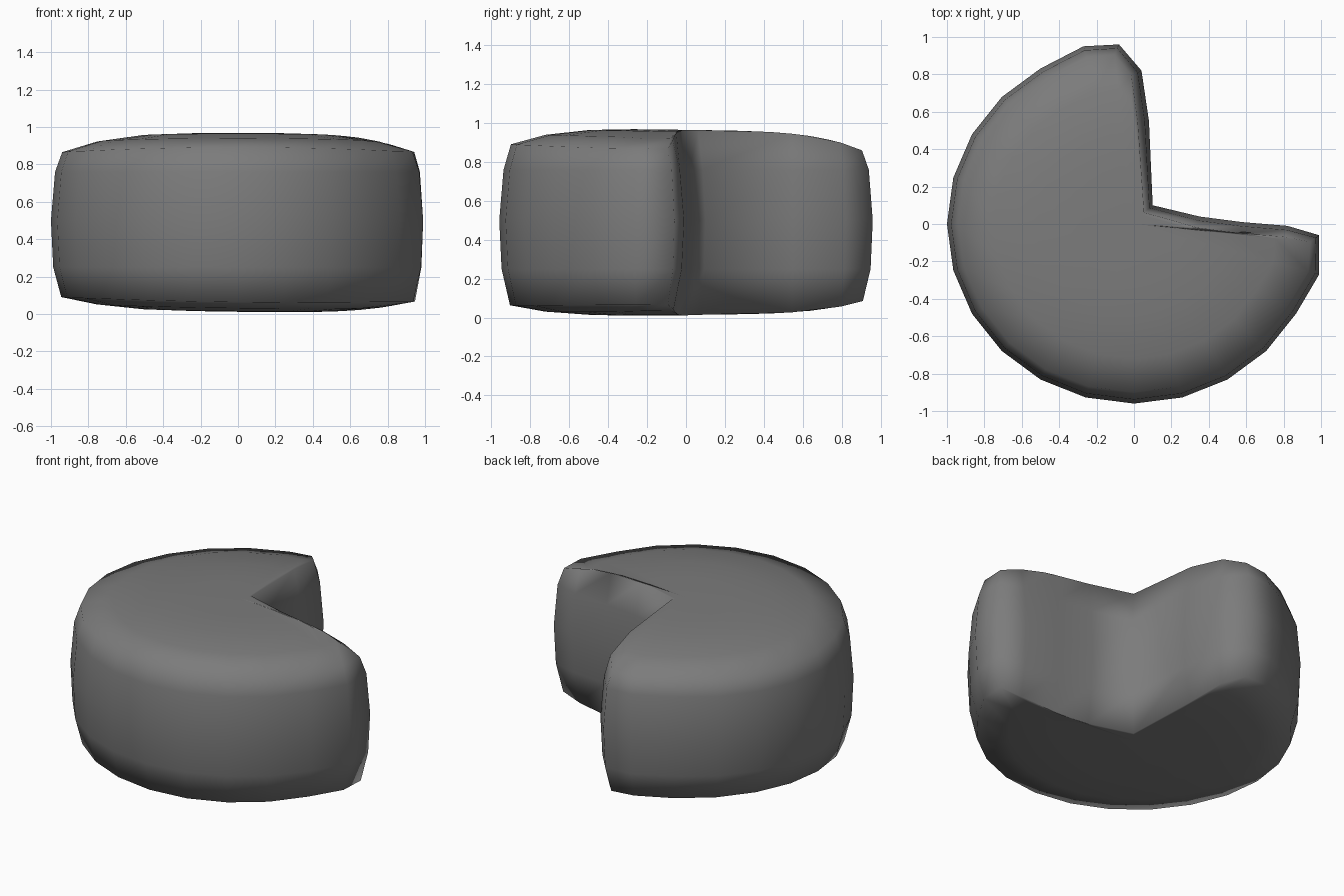
import bpy, bmesh, math
from mathutils import Vector

cube = bpy.data.objects.get("Cube")
if cube:
    bpy.data.objects.remove(cube, do_unlink=True)

grey = bpy.data.materials.new("plain grey")
grey.use_nodes = True
colour = (0.2, 0.2, 0.2, 1)
grey.diffuse_color = colour
grey.node_tree.nodes["Principled BSDF"].inputs["Base Color"].default_value = colour

# Plan outline, counter-clockwise: round rim first, then the wedge notch
outline = [Vector((-0.27, 0.95))]
for degrees in range(120, 331, 15):
    a = math.radians(degrees)
    outline.append(Vector((math.cos(a), 0.96 * math.sin(a))))
notch = [(0.99, -0.27), (0.99, -0.06), (0.82, -0.01), (0.58, 0.01), (0.35, 0.04),
         (0.1, 0.1), (0.08, 0.55), (0.04, 0.82), (-0.08, 0.96)]
outline += [Vector(p) for p in notch]
count = len(outline)


def inset(distance):
    """Outline moved inwards along its corner normals."""
    points = []
    for i, p in enumerate(outline):
        before = (p - outline[i - 1]).normalized()
        after = (outline[(i + 1) % count] - p).normalized()
        tangent = (before + after).normalized()
        points.append(p + Vector((-tangent.y, tangent.x)) * distance)
    return points


def top_height(p):
    return 0.965 - 0.1 * min(1, p.length / 0.93) ** 4 - 0.015 * p.y


def bottom_height(p):
    return 0.014 + 0.065 * min(1, p.length / 0.93) ** 4 - 0.012 * p.x + 0.01 * p.y


bm = bmesh.new()


def add_ring(points, height):
    return [bm.verts.new((p.x, p.y, height(p))) for p in points]


# Rings from the middle of the base, up the bulging wall, to the middle of the top
rings = []
low, high = inset(0.055), inset(0.06)
for scale in (0.3, 0.55, 0.8, 1):
    rings.append(add_ring([p * scale for p in low], bottom_height))
for distance, z in ((0.012, 0.25), (0, 0.5), (0.022, 0.76)):
    rings.append(add_ring(inset(distance), lambda p, z=z: z))
for scale in (1, 0.8, 0.55, 0.3):
    rings.append(add_ring([p * scale for p in high], top_height))

for lower, upper in zip(rings, rings[1:]):
    for i in range(count):
        j = (i + 1) % count
        bm.faces.new((lower[i], lower[j], upper[j], upper[i]))

# Close the base and top with fans
for ring, height in ((rings[0], bottom_height), (rings[-1], top_height)):
    centre = Vector((0, 0))
    middle = bm.verts.new((0, 0, height(centre)))
    for i in range(count):
        bm.faces.new((ring[i], ring[(i + 1) % count], middle))

bmesh.ops.recalc_face_normals(bm, faces=bm.faces)
for face in bm.faces:
    face.smooth = True

mesh = bpy.data.meshes.new("notched_wheel")
bm.to_mesh(mesh)
bm.free()
mesh.materials.append(grey)
wheel = bpy.data.objects.new("notched_wheel", mesh)
bpy.context.collection.objects.link(wheel)
